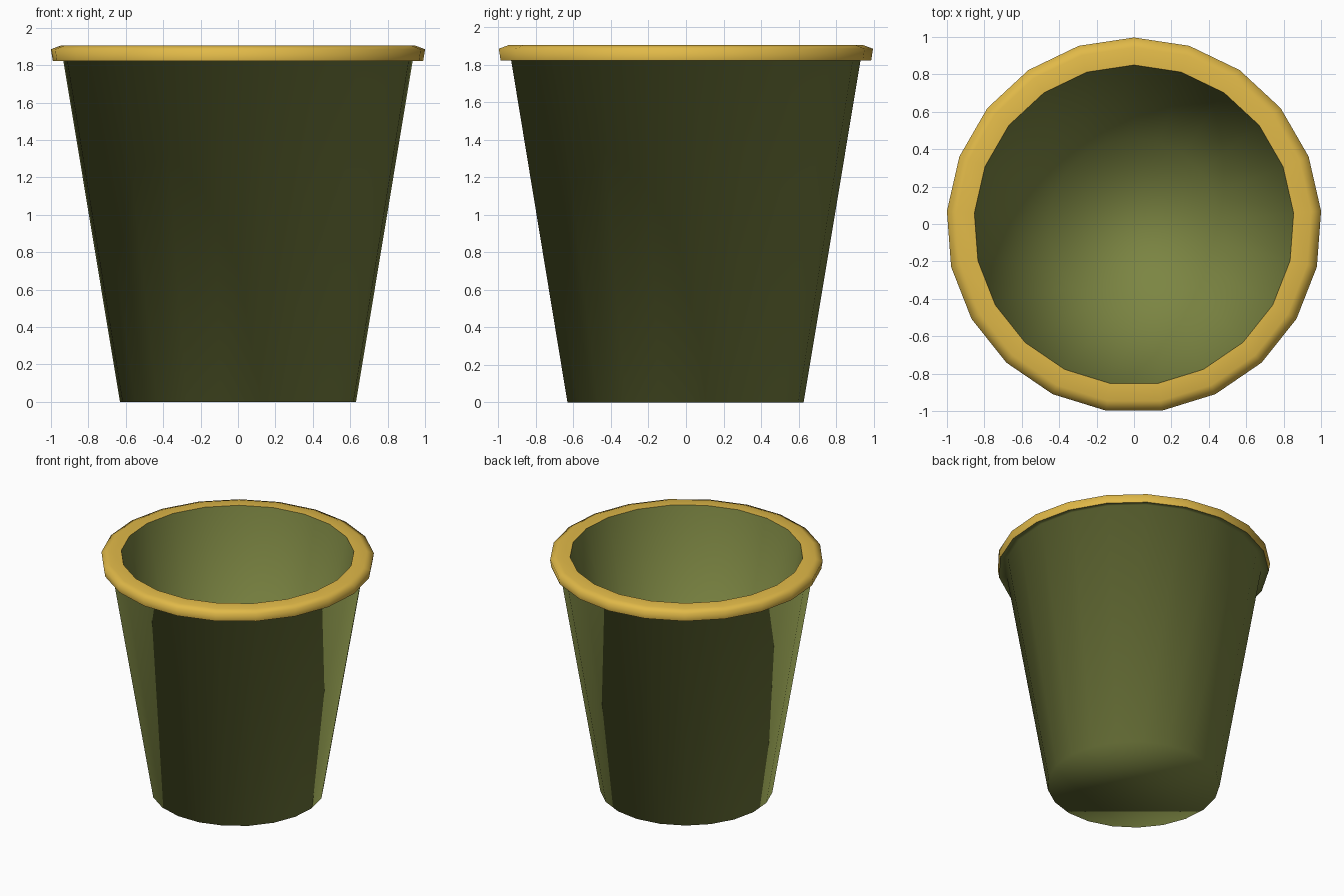
import bpy, bmesh, math

if "Cube" in bpy.data.objects:
    bpy.data.objects.remove(bpy.data.objects["Cube"])

SIDES = 21
Y_SHIFT = -0.006  # odd side count: recentre the bounding box


def material(name, color):
    m = bpy.data.materials.new(name)
    m.diffuse_color = (*color, 1)
    m.use_nodes = True
    m.node_tree.nodes["Principled BSDF"].inputs["Base Color"].default_value = m.diffuse_color
    return m


def lathe(name, sections, mat):
    """Smooth faceted surface from (profile of (radius, z), capped ring or None)."""
    bm = bmesh.new()
    for points, cap in sections:
        rings = [[bm.verts.new((r * math.sin(2 * math.pi * i / SIDES),
                                r * math.cos(2 * math.pi * i / SIDES) + Y_SHIFT, z))
                  for i in range(SIDES)] for r, z in points]
        for a, b in zip(rings, rings[1:]):
            for i in range(SIDES):
                j = (i + 1) % SIDES
                bm.faces.new((a[j], a[i], b[i], b[j]))
        if cap is not None:
            bm.faces.new(rings[cap] if cap == 0 else rings[cap][::-1])
    for f in bm.faces:
        f.smooth = True
    mesh = bpy.data.meshes.new(name)
    bm.to_mesh(mesh)
    bm.free()
    mesh.materials.append(mat)
    bpy.context.collection.objects.link(bpy.data.objects.new(name, mesh))


green = material("olive_green", (0.20, 0.235, 0.055))
gold = material("gold", (0.75, 0.485, 0.065))

# Outer wall with underside and rim ledge; inner wall with raised floor
outer = [(0.633, 0.00), (0.938, 1.833), (0.993, 1.823)]
inner = [(0.856, 1.905), (0.46, 0.25)]
lathe("bucket", [(outer, 0), (inner, -1)], green)

# Gold rolled rim
lathe("rim", [([(0.993, 1.823), (1.003, 1.885), (0.950, 1.905), (0.856, 1.905)], None)], gold)
